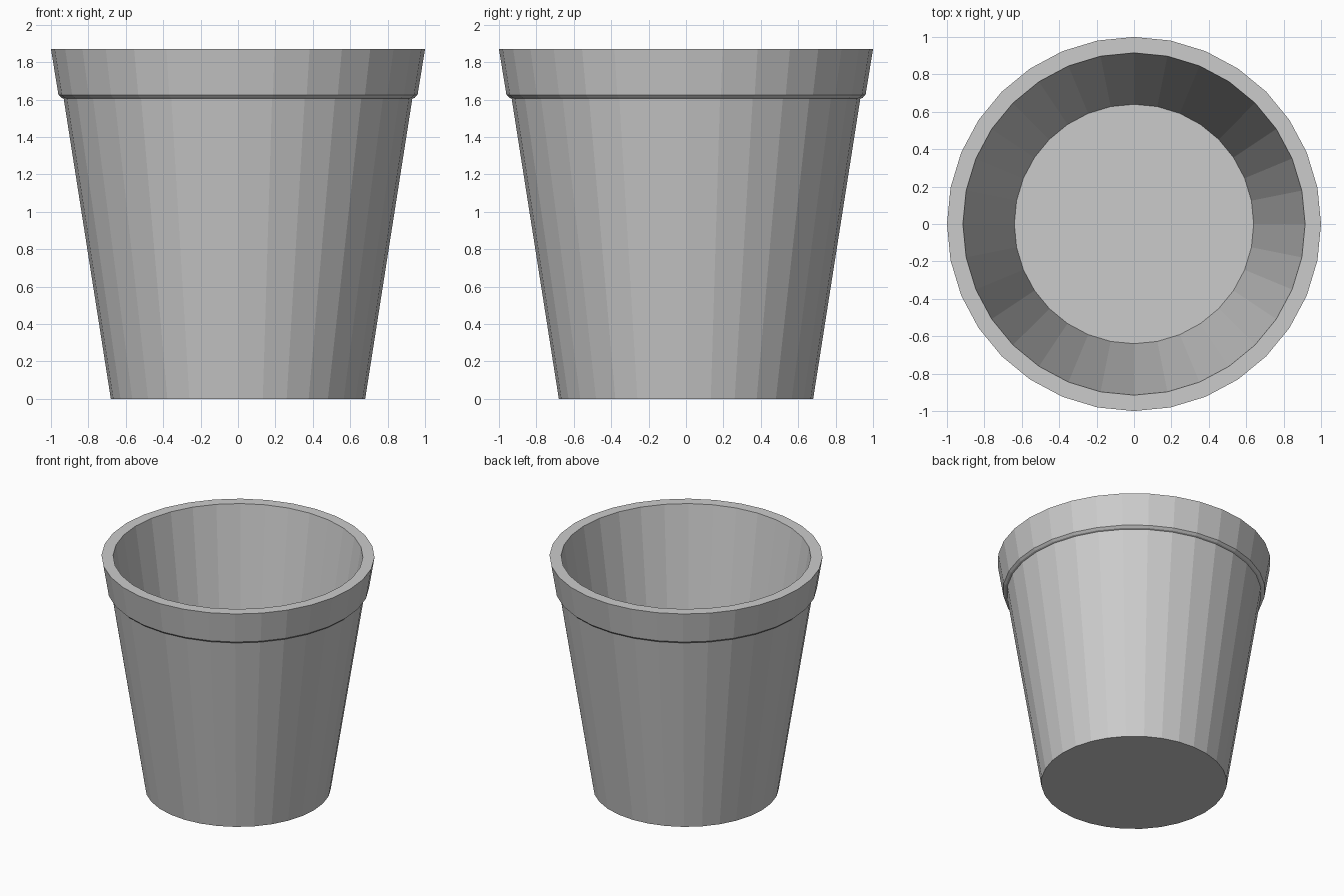
import bpy, bmesh
from math import cos, sin, tau

if "Cube" in bpy.data.objects:
    bpy.data.objects.remove(bpy.data.objects["Cube"])

SIDES = 32

# Profile (radius, height): base edge, outer wall, rim collar, lip, inner wall, floor edge
profile = [(0.68, 0), (0.932, 1.605), (0.945, 1.61), (0.96, 1.625),
           (1.0, 1.87), (0.915, 1.87), (0.64, 0.09)]

bm = bmesh.new()
rings = [[bm.verts.new((r * cos(tau * i / SIDES), r * sin(tau * i / SIDES), z))
          for i in range(SIDES)] for r, z in profile]

# Pot walls
for lower, upper in zip(rings, rings[1:]):
    for i in range(SIDES):
        j = (i + 1) % SIDES
        bm.faces.new((lower[i], lower[j], upper[j], upper[i]))

# Underside and inner floor
bm.faces.new(rings[0][::-1])
bm.faces.new(rings[-1])
bmesh.ops.recalc_face_normals(bm, faces=bm.faces)

mesh = bpy.data.meshes.new("flower_pot")
bm.to_mesh(mesh)
bm.free()
pot = bpy.data.objects.new("flower_pot", mesh)
bpy.context.collection.objects.link(pot)
